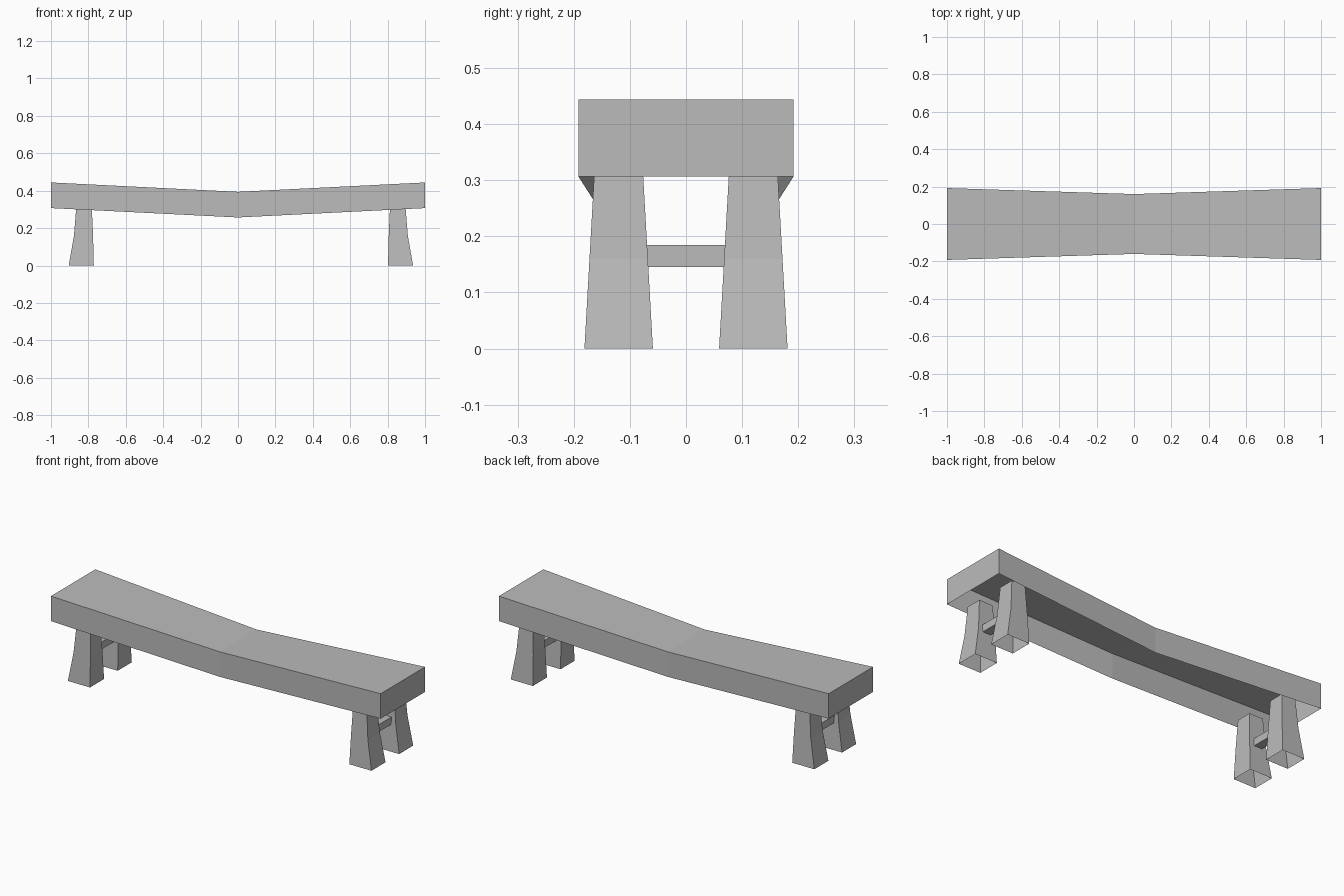
import bpy
import bmesh

cube = bpy.data.objects.get("Cube")
if cube:
    bpy.data.objects.remove(cube, do_unlink=True)

grey = bpy.data.materials.new("stone_grey")
grey.use_nodes = True
colour = (0.5, 0.5, 0.5, 1)
grey.diffuse_color = colour
bsdf = next(n for n in grey.node_tree.nodes if n.type == "BSDF_PRINCIPLED")
bsdf.inputs["Base Color"].default_value = colour


def loft(name, rings, closed=True, caps=False):
    """Skin a list of cross-sections into one flat-shaded shell."""
    bm = bmesh.new()
    loops = [[bm.verts.new(p) for p in ring] for ring in rings]
    count = len(rings[0])
    for a, b in zip(loops, loops[1:]):
        for i in range(count if closed else count - 1):
            j = (i + 1) % count
            bm.faces.new((a[i], a[j], b[j], b[i]))
    if caps:
        bm.faces.new(loops[0][::-1])
        bm.faces.new(loops[-1])
    mesh = bpy.data.meshes.new(name)
    bm.to_mesh(mesh)
    bm.free()
    mesh.materials.append(grey)
    obj = bpy.data.objects.new(name, mesh)
    bpy.context.collection.objects.link(obj)
    return obj


def rectangle(cx, cy, hx, hy, z):
    return [(cx - hx, cy - hy, z), (cx + hx, cy - hy, z),
            (cx + hx, cy + hy, z), (cx - hx, cy + hy, z)]


def seat_section(x, half_width, top, depth=0.137):
    return [(x, half_width, top - depth), (x, half_width, top),
            (x, -half_width, top), (x, -half_width, top - depth)]


# Hollow seat slab, open underneath, sagging and narrowing at the middle
loft("seat", [seat_section(-1, 0.192, 0.444),
              seat_section(0, 0.16, 0.394),
              seat_section(1, 0.192, 0.444)], closed=False, caps=True)

# Flared legs: height, centre x, half depth in x, half width in y
leg_profile = [(0, 0.869, 0.067, 0.061),
               (0.16, 0.857, 0.051, 0.052),
               (0.32, 0.854, 0.041, 0.043)]

for side, sx, inset in (("left", 1, 0), ("right", -1, 0.031)):
    for end, sy in (("front", -1), ("back", 1)):
        loft(f"{end}_{side}_leg",
             [rectangle(sx * (cx - inset), sy * 0.12, hx, hy, z)
              for z, cx, hx, hy in leg_profile])

    # Stretcher bar joining the pair of legs
    cx = sx * (0.858 - inset)
    loft(f"{side}_stretcher",
         [rectangle(cx, 0, 0.024, 0.075, z) for z in (0.145, 0.185)])
    bar = bpy.data.objects[f"{side}_stretcher"].data
    bm = bmesh.new()
    bm.from_mesh(bar)
    bmesh.ops.holes_fill(bm, edges=bm.edges[:], sides=4)
    bmesh.ops.recalc_face_normals(bm, faces=bm.faces[:])
    bm.to_mesh(bar)
    bm.free()
